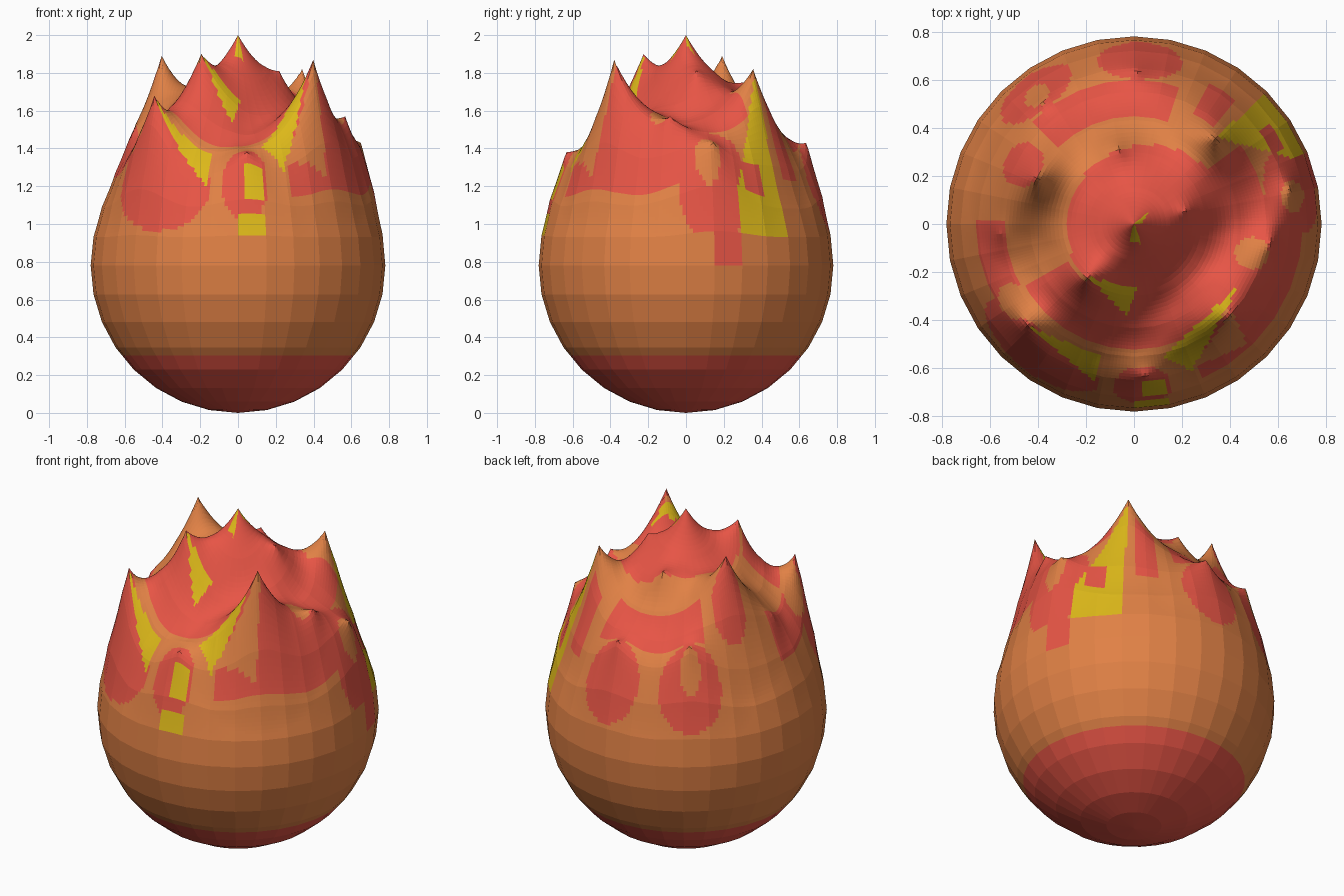
import bpy, bmesh, math
from mathutils import Vector

if "Cube" in bpy.data.objects:
    bpy.data.objects.remove(bpy.data.objects["Cube"])

R = 0.78
FALL = 0.42

# Flame tips: x, y, tip height
TIPS = [(0, 0, 2.0), (0.21, 0.05, 1.81), (-0.19, -0.22, 1.90), (-0.40, 0.19, 1.89),
        (-0.06, 0.31, 1.75), (0.34, 0.36, 1.82), (0.40, -0.38, 1.87), (-0.45, -0.42, 1.68),
        (-0.56, -0.04, 1.48), (0.57, -0.08, 1.57), (0.65, 0.15, 1.43), (0.04, -0.63, 1.38),
        (-0.38, 0.51, 1.45), (0.01, 0.64, 1.43)]


def band(a0, a1, e0, e1):
    """Patch between two azimuths and two elevations (degrees)."""
    return lambda p, az, el: (az - a0) % 360 <= a1 - a0 and e0 <= el <= e1


def blob(a, e, w, h):
    """Round patch centred at an azimuth and elevation."""
    def test(p, az, el):
        du = ((az - a + 180) % 360 - 180) * math.cos(math.radians(el))
        return (du / w) ** 2 + ((el - e) / h) ** 2 < 1
    return test


def disc(x, y, r):
    return lambda p, az, el: p.z > 0 and math.hypot(p.x - x, p.y - y) < r


def tri(*c):
    """Triangle patch seen from the top."""
    def test(p, az, el):
        s = [(c[j][0] - c[i][0]) * (p.y - c[i][1]) - (c[j][1] - c[i][1]) * (p.x - c[i][0])
             for i, j in ((0, 1), (1, 2), (2, 0))]
        return p.z > 0 and (min(s) >= 0 or max(s) <= 0)
    return test


ORANGE, RED, YELLOW = 0, 1, 2
# Later patches cover earlier ones
PAINT = [
    (RED, disc(0.06, -0.01, 0.34)), (RED, band(-150, -35, 48, 66)),
    (RED, band(-42, 36, 45, 75)), (RED, band(-66, 12, 25, 46)),
    (RED, blob(12, 26, 14, 18)), (RED, band(72, 135, 40, 55)),
    (RED, band(50, 62, 31, 48)), (RED, band(-182, -148, 33, 46)),
    (RED, blob(-127, 27, 22, 14)), (RED, blob(-87, 28, 9, 12)),
    (RED, blob(88, 26, 13, 13)), (RED, blob(127, 26, 13, 13)),
    (RED, blob(152, 47, 7, 8)),
    (ORANGE, blob(-147, 40, 6, 7)), (ORANGE, blob(-14, 49, 5, 7)),
    (ORANGE, blob(10, 30, 5, 7)), (ORANGE, blob(127, 30, 4, 6)),
    (ORANGE, tri((0.41, -0.36), (0.24, -0.60), (0.47, -0.50))),
    (ORANGE, blob(-105, 38, 5, 4)),
    (YELLOW, tri((-0.45, -0.42), (-0.14, -0.55), (-0.17, -0.65))),
    (YELLOW, tri((0.44, -0.25), (0.12, -0.55), (0.24, -0.61))),
    (YELLOW, tri((-0.19, -0.22), (0.01, -0.27), (-0.03, -0.38))),
    (YELLOW, tri((0, 0), (0.07, 0.06), (0.03, 0.0))),
    (YELLOW, tri((0, 0.01), (-0.02, -0.08), (0.03, -0.08))),
    (YELLOW, band(-90, -79, 11, 19)), (YELLOW, band(-87, -79, 22, 33)),
    (YELLOW, band(22.5, 45, 11, 25)),
    (YELLOW, tri((0.34, 0.36), (0.50, 0.50), (0.67, 0.27))),
    (RED, band(27, 36, 26, 34)),
]

# Low-poly ball with a finely divided upper part
bm = bmesh.new()
bmesh.ops.create_uvsphere(bm, u_segments=32, v_segments=16, radius=R)
bmesh.ops.bisect_plane(bm, geom=bm.verts[:] + bm.edges[:] + bm.faces[:],
                       plane_co=(0, 0, 0.305 - R), plane_no=(0, 0, 1))
low = R * math.sin(math.radians(11.25)) - 0.001
top_edges = [e for e in bm.edges if all(v.co.z > low for v in e.verts)]
bmesh.ops.subdivide_edges(bm, edges=top_edges, cuts=7, use_grid_fill=True)

# Paint faces while still a plain ball
for f in bm.faces:
    p = f.calc_center_median()
    az = math.degrees(math.atan2(p.y, p.x))
    el = math.degrees(math.asin(max(-1, min(1, p.z / p.length))))
    f.material_index = RED if p.z < 0.305 - R else ORANGE
    if el > 8:
        for colour, test in PAINT:
            if test(p, az, el):
                f.material_index = colour

# Pull up the flame tips with a sharp falloff
upper = [v for v in bm.verts if v.co.z > 0]
roots = []
for x, y, z in TIPS:
    v = min(upper, key=lambda v: (v.co.x - x) ** 2 + (v.co.y - y) ** 2)
    roots.append((v.co.copy(), z - R - v.co.z))


def weight(a, b):
    return max(0, 1 - (a - b).length / FALL) ** 2


amps = [0.0] * len(roots)
for _ in range(60):
    for i, (c, goal) in enumerate(roots):
        others = sum(amps[j] * weight(c, roots[j][0]) for j in range(len(roots)) if j != i)
        amps[i] = max(0.04, goal - others)
lifts = [(v, sum(a * weight(v.co, c) for a, (c, _) in zip(amps, roots))) for v in upper]
for v, h in lifts:
    v.co.z += h
for v in bm.verts:
    v.co.z += R

mesh = bpy.data.meshes.new("flame_ball")
bm.to_mesh(mesh)
bm.free()
for name, col in (("orange", (0.75, 0.22, 0.06, 1)), ("red", (0.80, 0.09, 0.06, 1)),
                  ("yellow", (0.72, 0.48, 0.01, 1))):
    m = bpy.data.materials.new(name)
    m.diffuse_color = col
    m.use_nodes = True
    m.node_tree.nodes["Principled BSDF"].inputs["Base Color"].default_value = m.diffuse_color
    mesh.materials.append(m)
bpy.context.collection.objects.link(bpy.data.objects.new("flame_ball", mesh))
